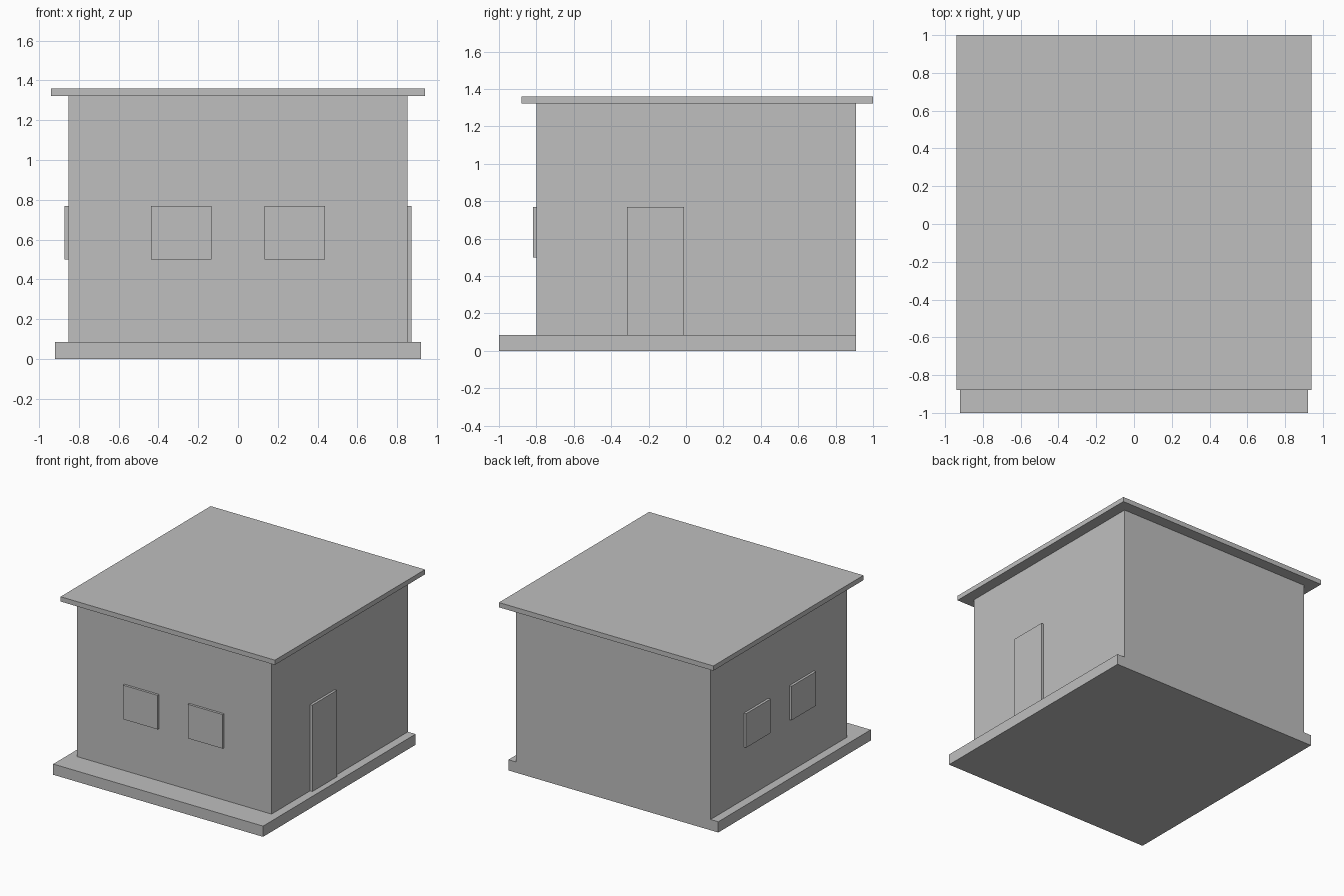
import bpy

if "Cube" in bpy.data.objects:
    bpy.data.objects.remove(bpy.data.objects["Cube"])

grey = bpy.data.materials.new("plain_grey")
grey.diffuse_color = (0.52, 0.52, 0.52, 1)
grey.use_nodes = True
grey.node_tree.nodes["Principled BSDF"].inputs["Base Color"].default_value = grey.diffuse_color


def box(name, x, y, z):
    """Axis-aligned box from (min, max) ranges."""
    bpy.ops.mesh.primitive_cube_add(size=1)
    ob = bpy.context.object
    ob.name = name
    ranges = (x, y, z)
    ob.location = [(a + b) / 2 for a, b in ranges]
    ob.scale = [b - a for a, b in ranges]
    bpy.ops.object.transform_apply(location=True, rotation=False, scale=True)
    ob.data.materials.append(grey)
    return ob


# Main masses: floor slab, walls and flat overhanging roof
box("base_slab", (-0.92, 0.92), (-1.0, 0.91), (0, 0.085))
box("walls", (-0.853, 0.853), (-0.798, 0.91), (0.085, 1.322))
box("roof_slab", (-0.94, 0.94), (-0.88, 1.0), (1.322, 1.36))

# Two windows on the front wall and two on the left wall
sill_head = (0.5, 0.77)
wall_mid_y = 0.056
for side, s in (("a", -1), ("b", 1)):
    lo, hi = sorted((s * 0.132, s * 0.438))
    box("front_window_" + side, (lo, hi), (-0.817, -0.798), sill_head)
    box("left_window_" + side, (-0.873, -0.853),
        (wall_mid_y + lo, wall_mid_y + hi), sill_head)

# Door on the right wall
box("door", (0.853, 0.873), (-0.315, -0.01), (0.085, 0.77))
